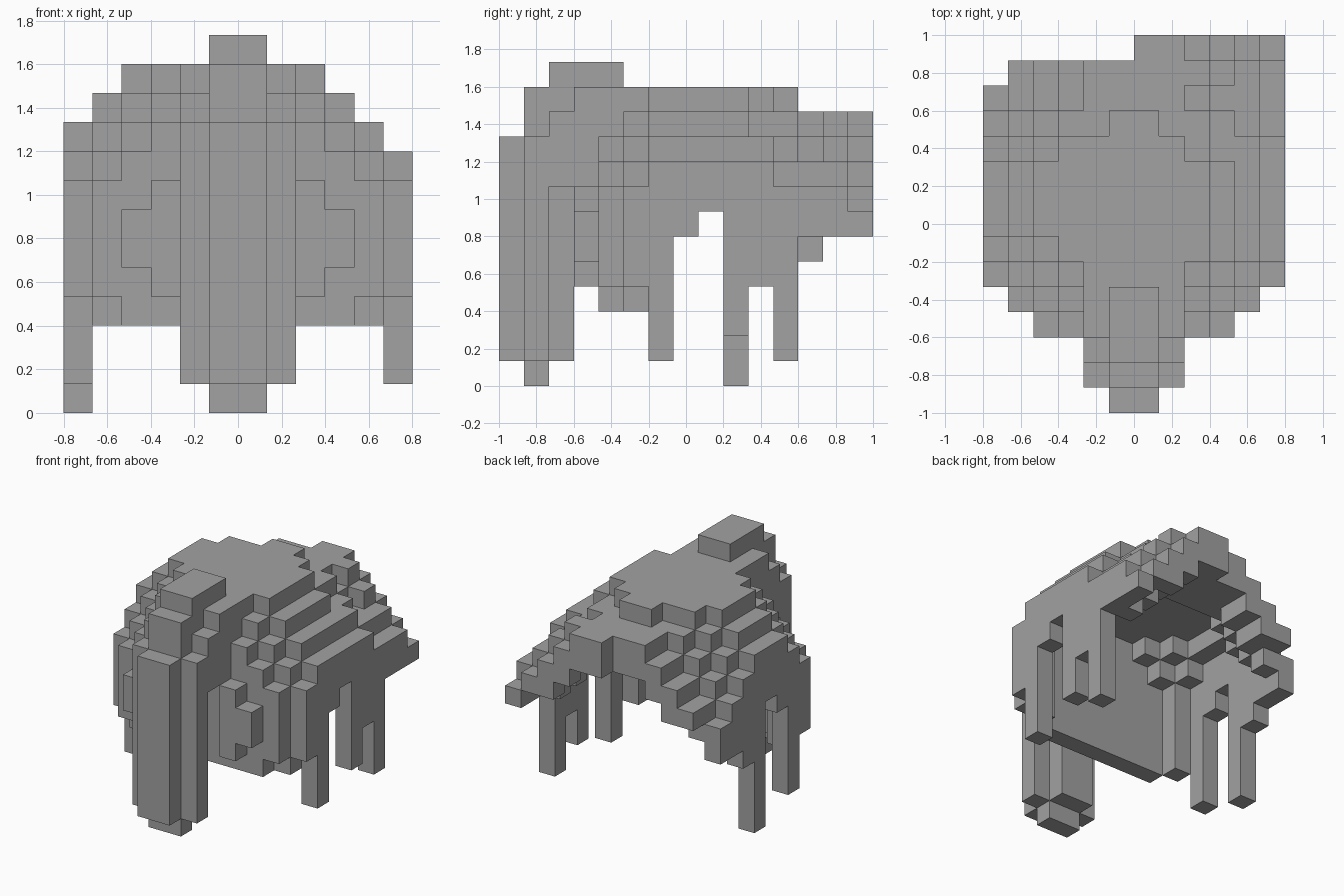
import bpy
import bmesh
from mathutils import Vector

if "Cube" in bpy.data.objects:
    bpy.data.objects.remove(bpy.data.objects["Cube"], do_unlink=True)

U = 2 / 15                       # size of one block
ORIGIN = Vector((-0.8, -1, 0))

grey = bpy.data.materials.new("plain grey")
grey.use_nodes = True
colour = (0.36, 0.36, 0.36, 1)
grey.diffuse_color = colour
grey.node_tree.nodes["Principled BSDF"].inputs["Base Color"].default_value = colour

parts = {}


def block(part, xs, ys, zs):
    """Fill a box of cells; ranges are half open."""
    cells = parts.setdefault(part, set())
    cells.update((x, y, z) for x in range(*xs) for y in range(*ys) for z in range(*zs))


def both(part, xs, ys, zs):
    """Fill a box and its mirror image across the middle."""
    block(part, xs, ys, zs)
    block(part, (12 - xs[1], 12 - xs[0]), ys, zs)


# Trunk: stepped centre column with a narrow strip on each side
for y, low, high in ((0, 1, 10), (1, 0, 12), (2, 1, 13), (3, 8, 13), (4, 3, 13)):
    block("trunk", (5, 7), (y, y + 1), (low, high))
both("trunk", (4, 5), (1, 2), (1, 10))

# Brow joining the trunk to the dome
both("brow", (4, 5), (2, 3), (8, 11))
both("brow", (4, 5), (3, 5), (8, 12))

# Cheek bumps
both("cheeks", (3, 4), (3, 4), (4, 8))
both("cheeks", (2, 3), (3, 4), (5, 7))

# Front wall
both("front_wall", (2, 6), (4, 5), (3, 9))
both("front_wall", (1, 2), (4, 5), (4, 8))
both("front_wall", (1, 2), (5, 6), (3, 9))
both("front_wall", (3, 4), (4, 5), (9, 10))

# Dome: each row steps down from a flat cap toward both edges
# row: (left edge height, right edge height, cap, first column)
rows = {5: (8, 8, 12, 0), 6: (9, 9, 12, 0), 7: (10, 9, 12, 0), 8: (10, 9, 12, 0),
        9: (10, 9, 12, 0), 10: (9, 8, 12, 0), 11: (8, 8, 11, 0), 12: (7, 7, 11, 0),
        13: (7, 8, 11, 1), 14: (12, 7, 11, 6)}
for y, (left, right, cap, first) in rows.items():
    for x in range(first, 11):
        top = min(cap, left + x, right + 11 - x)
        bottom = max(top - 2, 7) if y > 12 else top - 2
        block("dome", (x, x + 1), (y, y + 1), (bottom, top))
block("dome", (5, 7), (11, 12), (10, 12))
block("dome", (10, 11), (10, 11), (8, 10))
block("dome", (10, 11), (12, 13), (7, 9))

# Side walls with their hanging legs: (bottom, top) for each row from the front
left_side = ((4, 8), (1, 9), (6, 9), (7, 9), (2, 9), (4, 9), (1, 8), (6, 8), (6, 8), (6, 7))
right_side = ((4, 8), (1, 9), (6, 10), (7, 10), (0, 10), (4, 9), (5, 8), (6, 7))
for name, column, spans in (("left_side", 11, left_side), ("right_side", 0, right_side)):
    for y, span in enumerate(spans, 5):
        block(name, (column, column + 1), (y, y + 1), span)

# Give every cell to one part, then skin only the exposed sides
filled = set()
for cells in parts.values():
    cells -= filled
    filled |= cells


def skin(name, cells):
    bm = bmesh.new()
    for cell in sorted(cells):
        for axis in range(3):
            for sign in (-1, 1):
                near = list(cell)
                near[axis] += sign
                if tuple(near) in filled:
                    continue
                n = Vector((0, 0, 0))
                n[axis] = sign
                a = Vector((0, 0, 0))
                a[(axis + 1) % 3] = 0.5
                b = n.cross(a)
                mid = Vector(cell) + Vector((0.5, 0.5, 0.5)) + n / 2
                corners = (mid - a - b, mid + a - b, mid + a + b, mid - a + b)
                bm.faces.new([bm.verts.new(ORIGIN + c * U) for c in corners])
    bmesh.ops.remove_doubles(bm, verts=bm.verts, dist=0.001)
    bmesh.ops.dissolve_limit(bm, angle_limit=0.01, verts=bm.verts, edges=bm.edges)
    mesh = bpy.data.meshes.new(name)
    bm.to_mesh(mesh)
    bm.free()
    mesh.materials.append(grey)
    bpy.context.collection.objects.link(bpy.data.objects.new(name, mesh))


for name, cells in parts.items():
    skin(name, cells)
